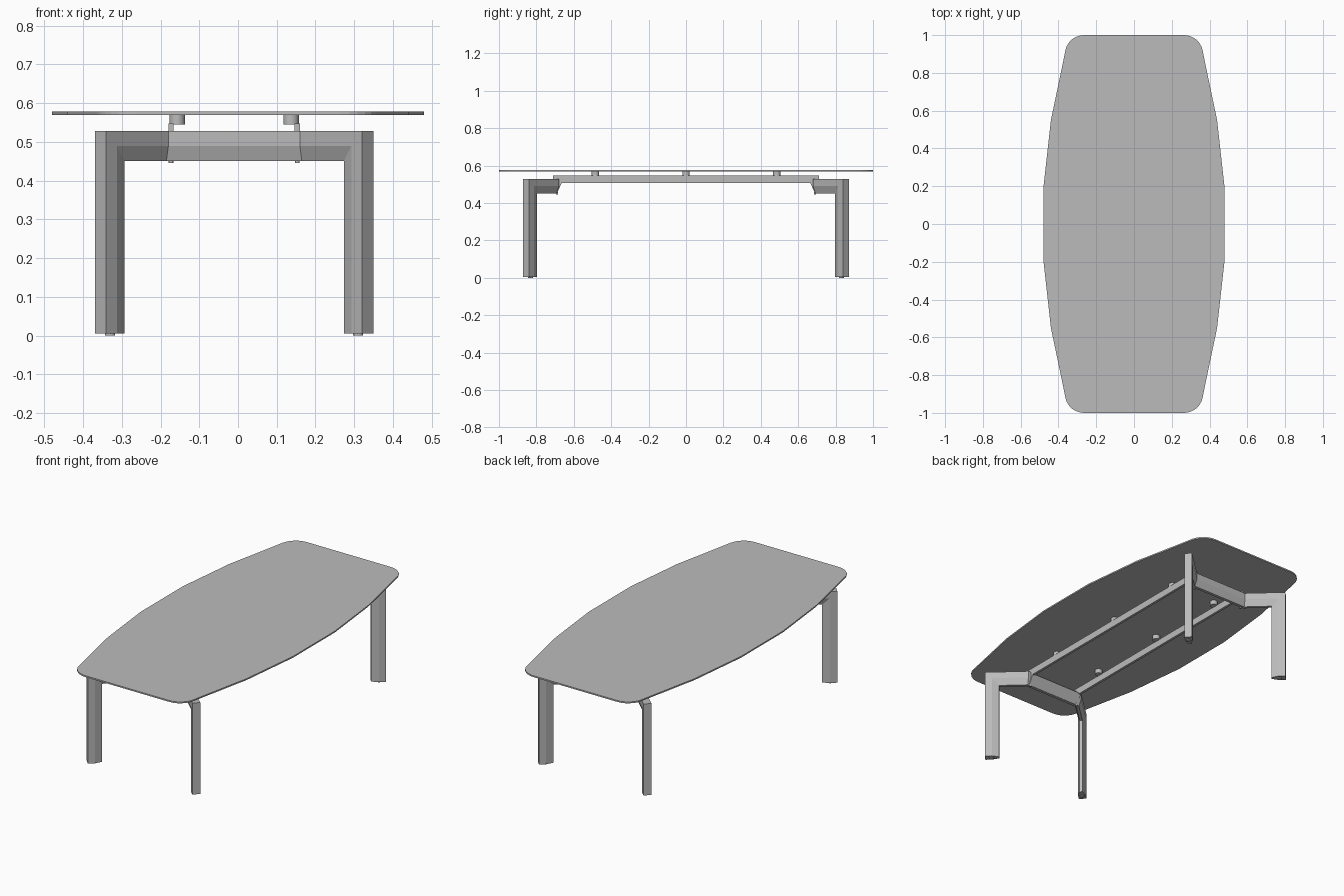
import bpy, bmesh, math
from mathutils import Vector

old = bpy.data.objects.get("Cube")
if old:
    bpy.data.objects.remove(old)


def material(name, value):
    m = bpy.data.materials.new(name)
    m.use_nodes = True
    colour = (value, value, value, 1)
    m.diffuse_color = colour
    m.node_tree.nodes["Principled BSDF"].inputs["Base Color"].default_value = colour
    return m


GREY = material("satin grey", 0.5)
CX = -0.01  # centre line of the base


def finish(name, bm, smooth=False):
    bmesh.ops.recalc_face_normals(bm, faces=bm.faces)
    mesh = bpy.data.meshes.new(name)
    bm.to_mesh(mesh)
    bm.free()
    mesh.materials.append(GREY)
    ob = bpy.data.objects.new(name, mesh)
    bpy.context.collection.objects.link(ob)
    if smooth:
        bpy.context.view_layer.objects.active = ob
        ob.select_set(True)
        bpy.ops.object.shade_smooth_by_angle(angle=math.radians(35))
        ob.select_set(False)
    return ob


def prism(name, points, offset):
    """Extrude a flat outline along an offset."""
    bm = bmesh.new()
    face = bm.faces.new([bm.verts.new(p) for p in points])
    ext = bmesh.ops.extrude_face_region(bm, geom=[face])
    moved = [g for g in ext["geom"] if isinstance(g, bmesh.types.BMVert)]
    bmesh.ops.translate(bm, verts=moved, vec=offset)
    return finish(name, bm)


def box(name, x0, x1, y0, y1, z0, z1):
    prism(name, [(x0, y0, z0), (x1, y0, z0), (x1, y1, z0), (x0, y1, z0)], (0, 0, z1 - z0))


def cylinder(name, x, y, z0, z1, r):
    bm = bmesh.new()
    bmesh.ops.create_cone(bm, cap_ends=True, segments=24, radius1=r, radius2=r, depth=z1 - z0)
    bmesh.ops.translate(bm, verts=bm.verts, vec=(x, y, (z0 + z1) / 2))
    finish(name, bm, True)


# Boat-shaped top with rounded corners
quarter = [(0.48, 0.19), (0.44, 0.55), (0.375, 0.86)]
c, r = (0.265, 0.9), 0.1
quarter += [(c[0] + r * math.cos(a), c[1] + r * math.sin(a))
            for a in [math.radians(d) for d in range(12, 91, 13)]]
half = quarter + [(-x, y) for x, y in reversed(quarter)]
outline = half + [(-x, -y) for x, y in half]
prism("table_top", [(x, y, 0.57) for x, y in outline], (0, 0, 0.008))


def leg_frame(name, s):
    """Sweep one tapered section up a leg, along the arms and down again."""
    out, mid, top, foot = (0.345, 0.855), (0.178, 0.70), 0.528, 0.005
    path = [Vector((CX + sx * p[0], s * p[1], z)) for sx, p, z in
            [(-1, out, foot), (-1, out, top), (-1, mid, top),
             (1, mid, top), (1, out, top), (1, out, foot)]]
    dirs = [(b - a).normalized() for a, b in zip(path, path[1:])]
    # Section: across and inward depth, narrower on the inside
    section = [(-0.021, 0), (0.021, 0), (0.021, 0.038), (0.008, 0.077),
               (-0.008, 0.077), (-0.021, 0.038)]
    arm = dirs[1]
    side = Vector((-arm.y, arm.x, 0))
    ring = [path[0] + side * u + arm * v for u, v in section]
    bm = bmesh.new()
    rings = [[bm.verts.new(p) for p in ring]]
    for i, d in enumerate(dirs):
        end = path[i + 1]
        n = d + dirs[i + 1] if i + 1 < len(dirs) else d
        ring = [p + d * ((end - p).dot(n) / d.dot(n)) for p in ring]
        rings.append([bm.verts.new(p) for p in ring])
    k = len(section)
    for a, b in zip(rings, rings[1:]):
        for j in range(k):
            bm.faces.new((a[j], a[(j + 1) % k], b[(j + 1) % k], b[j]))
    bm.faces.new(rings[0])
    bm.faces.new(rings[-1])
    finish(name, bm)


for end, s in (("front", -1), ("back", 1)):
    leg_frame(end + "_leg_frame", s)
    # Slanted plate on the inside of the crossbar
    prism(end + "_crossbar_plate",
          [(CX - 0.17, s * y, z) for y, z in
           [(0.695, 0.452), (0.69, 0.452), (0.662, 0.512), (0.685, 0.512)]], (0.34, 0, 0))
    for side, sx in (("right", -1), ("left", 1)):
        cylinder(f"{end}_{side}_foot", CX + sx * 0.32, s * 0.832, 0, 0.005, 0.013)
        cylinder(f"{end}_{side}_bolt", CX + sx * 0.163, s * 0.69, 0.445, 0.46, 0.006)

# Long rails carrying the round pads under the top
for side, sx in (("right", -1), ("left", 1)):
    x = CX + sx * 0.163
    box(side + "_rail", x - 0.007, x + 0.007, -0.71, 0.71, 0.507, 0.547)
    for i, y in enumerate((-0.485, 0, 0.485)):
        cylinder(f"{side}_pad_{i + 1}", CX + sx * 0.147, y, 0.545, 0.57, 0.02)
